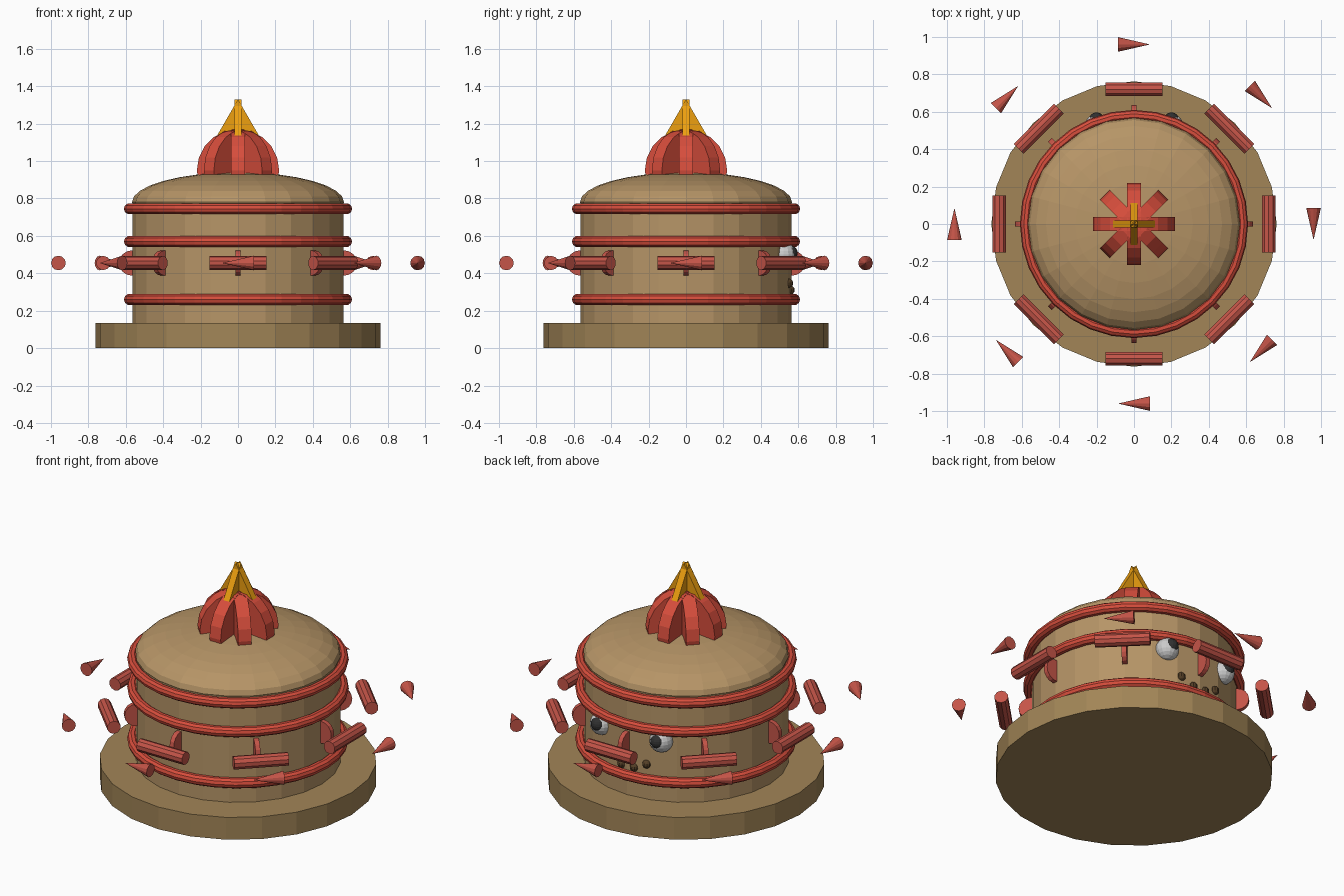
import bpy
from math import pi, sin, cos

if "Cube" in bpy.data.objects:
    bpy.data.objects.remove(bpy.data.objects["Cube"])


def material(name, rgb):
    m = bpy.data.materials.new(name)
    m.diffuse_color = (*rgb, 1)
    m.use_nodes = True
    m.node_tree.nodes["Principled BSDF"].inputs["Base Color"].default_value = m.diffuse_color
    return m


TAN = material("tan", (0.47, 0.30, 0.135))
DARK_TAN = material("dark_tan", (0.36, 0.235, 0.095))
RED = material("red", (0.68, 0.075, 0.045))
DULL_RED = material("dull_red", (0.56, 0.09, 0.065))
GOLD = material("gold", (0.85, 0.35, 0.005))
WHITE = material("white", (0.8, 0.8, 0.8))
BLACK = material("black", (0.03, 0.03, 0.03))
BROWN = material("brown", (0.09, 0.05, 0.02))


def finish(name, mat):
    o = bpy.context.object
    o.name = name
    o.data.materials.append(mat)
    return o


def cylinder(name, mat, r, depth, loc, rot=(0, 0, 0), sides=24):
    bpy.ops.mesh.primitive_cylinder_add(vertices=sides, radius=r, depth=depth,
                                        location=loc, rotation=rot)
    return finish(name, mat)


def sphere(name, mat, r, loc, seg=16, rings=10):
    bpy.ops.mesh.primitive_uv_sphere_add(segments=seg, ring_count=rings, radius=r, location=loc)
    return finish(name, mat)


# Base plate and body
cylinder("base_plate", DARK_TAN, 0.763, 0.135, (0, 0, 0.0675))
cylinder("body", TAN, 0.565, 0.66, (0, 0, 0.455))

# Flattened dome roof
dome = sphere("dome", TAN, 0.567, (0, 0, 0.78), 24, 16)
dome.scale.z = 0.16 / 0.567

# Raised bands around the body
for i, z in enumerate((0.26, 0.57, 0.745)):
    bpy.ops.mesh.primitive_torus_add(major_radius=0.58, minor_radius=0.03, major_segments=32,
                                     minor_segments=10, location=(0, 0, z))
    finish(f"band_{i}", RED)

# Eight mounting discs, tangent bars and floating cones
for i in range(8):
    a = i * pi / 4
    c, s = cos(a), sin(a)
    cylinder(f"mount_disc_{i}", DULL_RED, 0.067, 0.028, (0.569 * c, 0.569 * s, 0.455), (pi / 2, 0, a), 16)
    cylinder(f"bar_{i}", DULL_RED, 0.038, 0.305, (0.72 * c, 0.72 * s, 0.455), (pi / 2, 0, a), 10)
    # cone tips point clockwise seen from above
    bpy.ops.mesh.primitive_cone_add(vertices=12, radius1=0.039, depth=0.17,
                                    location=(0.96 * c, 0.96 * s, 0.455), rotation=(pi / 2, 0, a))
    finish(f"cone_{i}", DULL_RED)

# Crown of crossed upright discs
for i in range(4):
    cylinder(f"crown_rib_{i}", RED, 0.22, 0.075, (0, 0, 0.95), (pi / 2, 0, i * pi / 4), 20)

# Finial of two crossed triangular plates, apex up
for i in range(2):
    tri = cylinder(f"finial_{i}", GOLD, 0.16, 0.04, (0, 0, 1.17), (pi / 2, 0, i * pi / 2), 3)
    top = max((tri.matrix_basis @ v.co).z for v in tri.data.vertices)
    if top < 1.32:
        tri.rotation_euler.x = -pi / 2

# Face on the back side: eyes, pupils and a dotted smile
for side, x in (("left", -1), ("right", 1)):
    sphere(f"eye_{side}", WHITE, 0.066, (x * 0.2, 0.522, 0.5))
    sphere(f"pupil_{side}", BLACK, 0.042, (x * 0.2, 0.555, 0.508))
    sphere(f"mouth_inner_{side}", BROWN, 0.025, (x * 0.042, 0.556, 0.31), 10, 8)
    sphere(f"mouth_outer_{side}", BROWN, 0.025, (x * 0.12, 0.548, 0.347), 10, 8)
